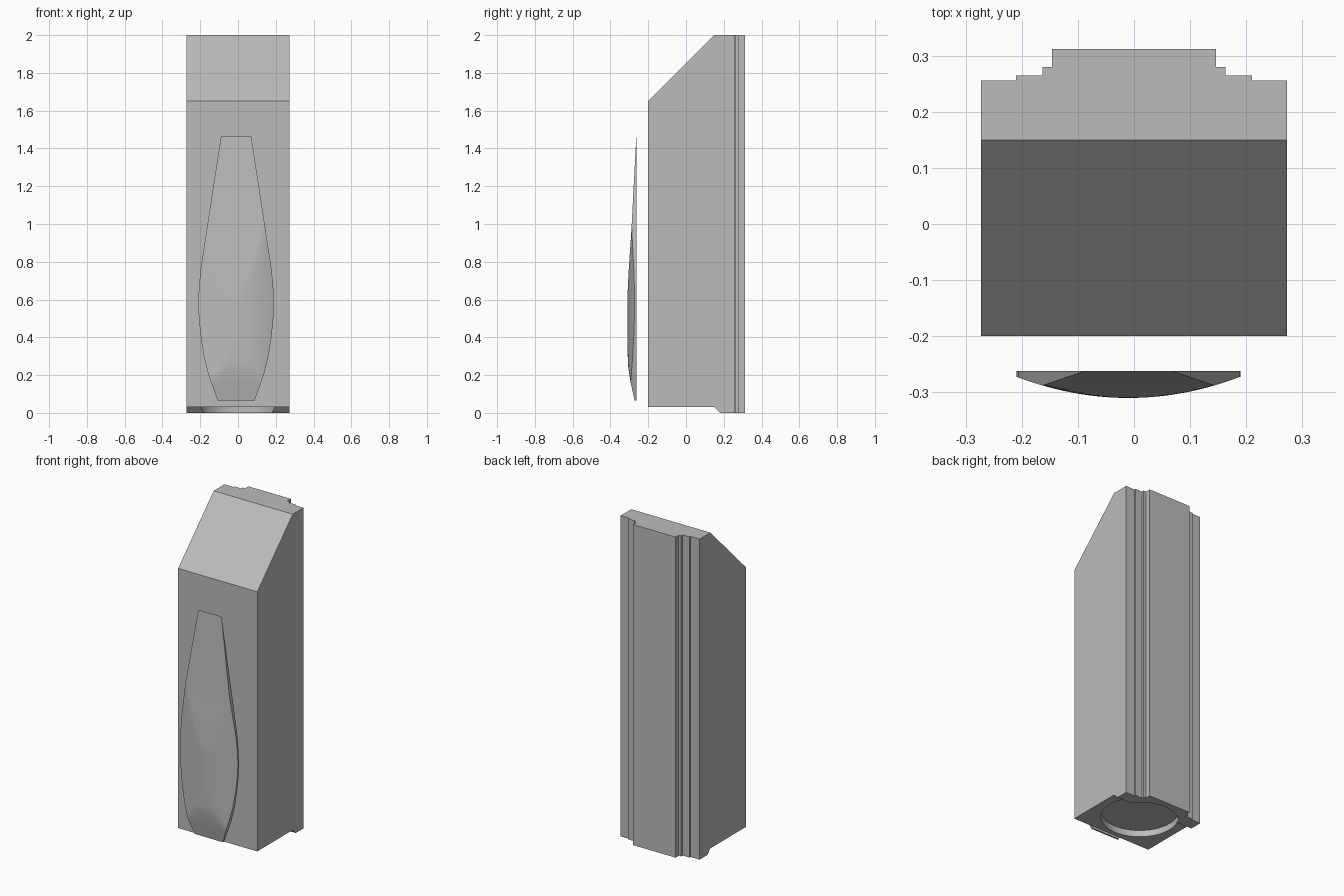
import bpy, bmesh, math

if "Cube" in bpy.data.objects:
    bpy.data.objects.remove(bpy.data.objects["Cube"], do_unlink=True)

grey = bpy.data.materials.new("plain grey")
grey.use_nodes = True
tone = (0.5, 0.5, 0.5, 1)
grey.diffuse_color = tone
grey.node_tree.nodes["Principled BSDF"].inputs["Base Color"].default_value = tone


def make_object(name, bm):
    bmesh.ops.recalc_face_normals(bm, faces=bm.faces)
    mesh = bpy.data.meshes.new(name)
    bm.to_mesh(mesh)
    bm.free()
    obj = bpy.data.objects.new(name, mesh)
    bpy.context.collection.objects.link(obj)
    mesh.materials.append(grey)
    return obj


def extrude_profile(name, points, offset):
    bm = bmesh.new()
    face = bm.faces.new([bm.verts.new(p) for p in points])
    moved = bmesh.ops.extrude_face_region(bm, geom=[face])["geom"]
    bmesh.ops.translate(bm, vec=offset,
                        verts=[v for v in moved if isinstance(v, bmesh.types.BMVert)])
    return make_object(name, bm)


def cut(target, cutter, operation):
    mod = target.modifiers.new(operation.lower(), 'BOOLEAN')
    mod.operation = operation
    mod.solver = 'EXACT'
    mod.object = cutter
    bpy.context.view_layer.objects.active = target
    bpy.ops.object.modifier_apply(modifier=mod.name)
    bpy.data.objects.remove(cutter, do_unlink=True)


# Body: stepped back plan, trimmed by the sloped side profile
half = [(0.273, -0.2), (0.273, 0.256), (0.21, 0.256), (0.21, 0.265),
        (0.163, 0.265), (0.163, 0.28), (0.146, 0.28), (0.146, 0.312)]
plan = half + [(-x, y) for x, y in reversed(half)]
body = extrude_profile("body", [(x, y, 0) for x, y in plan], (0, 0, 2))

front_trim = extrude_profile("top_slope_cutter", [
    (-0.5, -0.2, 1.65), (-0.5, 0.15, 2), (-0.5, 0.25, 2.1),
    (-0.5, -0.3, 2.1), (-0.5, -0.3, 1.55)], (1, 0, 0))
cut(body, front_trim, 'DIFFERENCE')
base_trim = extrude_profile("base_step_cutter", [
    (-0.5, -0.3, 0.03), (-0.5, 0.15, 0.03), (-0.5, 0.18, 0),
    (-0.5, 0.18, -0.1), (-0.5, -0.3, -0.1)], (1, 0, 0))
cut(body, base_trim, 'DIFFERENCE')

# Round recess in the underside
ring = [math.tau * i / 64 for i in range(64)]
socket = extrude_profile("socket_cutter", [
    (0.22 * math.cos(a), 0.05 + 0.22 * math.sin(a), -0.1) for a in ring], (0, 0, 0.17))
cut(body, socket, 'DIFFERENCE')


# Front panel: tapered outline with a domed face
def lookup(table, z):
    for (z0, v0), (z1, v1) in zip(table, table[1:]):
        if z <= z1:
            return v0 + (v1 - v0) * (z - z0) / (z1 - z0)
    return table[-1][1]


widths = [(0.065, 0.098), (0.2, 0.146), (0.3, 0.171), (0.4, 0.187), (0.5, 0.197),
          (0.58, 0.2), (0.66, 0.197), (0.76, 0.188), (1.465, 0.08)]
depths = [(0.065, -0.272), (0.17, -0.295), (0.25, -0.307), (0.35, -0.31),
          (0.62, -0.31), (0.78, -0.302), (0.95, -0.29), (1.465, -0.263)]
BACK, ROWS, COLS = -0.262, 56, 24
bm = bmesh.new()
fronts, backs = [], []
for r in range(ROWS + 1):
    z = 0.065 + 1.4 * r / ROWS
    w = lookup(widths, z)
    xs = [w * (2 * c / COLS - 1) for c in range(COLS + 1)]
    fronts.append([bm.verts.new((x - 0.01, max(-0.31 + 0.95 * x * x, lookup(depths, z)), z))
                   for x in xs])
    backs.append([bm.verts.new((x - 0.01, BACK, z)) for x in xs])
for grid in (fronts, backs):
    for lower, upper in zip(grid, grid[1:]):
        for c in range(COLS):
            bm.faces.new((lower[c], lower[c + 1], upper[c + 1], upper[c]))
for c in (0, COLS):
    for r in range(ROWS):
        bm.faces.new((fronts[r][c], fronts[r + 1][c], backs[r + 1][c], backs[r][c]))
for r in (0, ROWS):
    for c in range(COLS):
        bm.faces.new((fronts[r][c], fronts[r][c + 1], backs[r][c + 1], backs[r][c]))
panel = make_object("front_panel", bm)

bpy.ops.object.select_all(action='DESELECT')
panel.select_set(True)
bpy.context.view_layer.objects.active = panel
bpy.ops.object.shade_smooth_by_angle(angle=math.radians(30))
